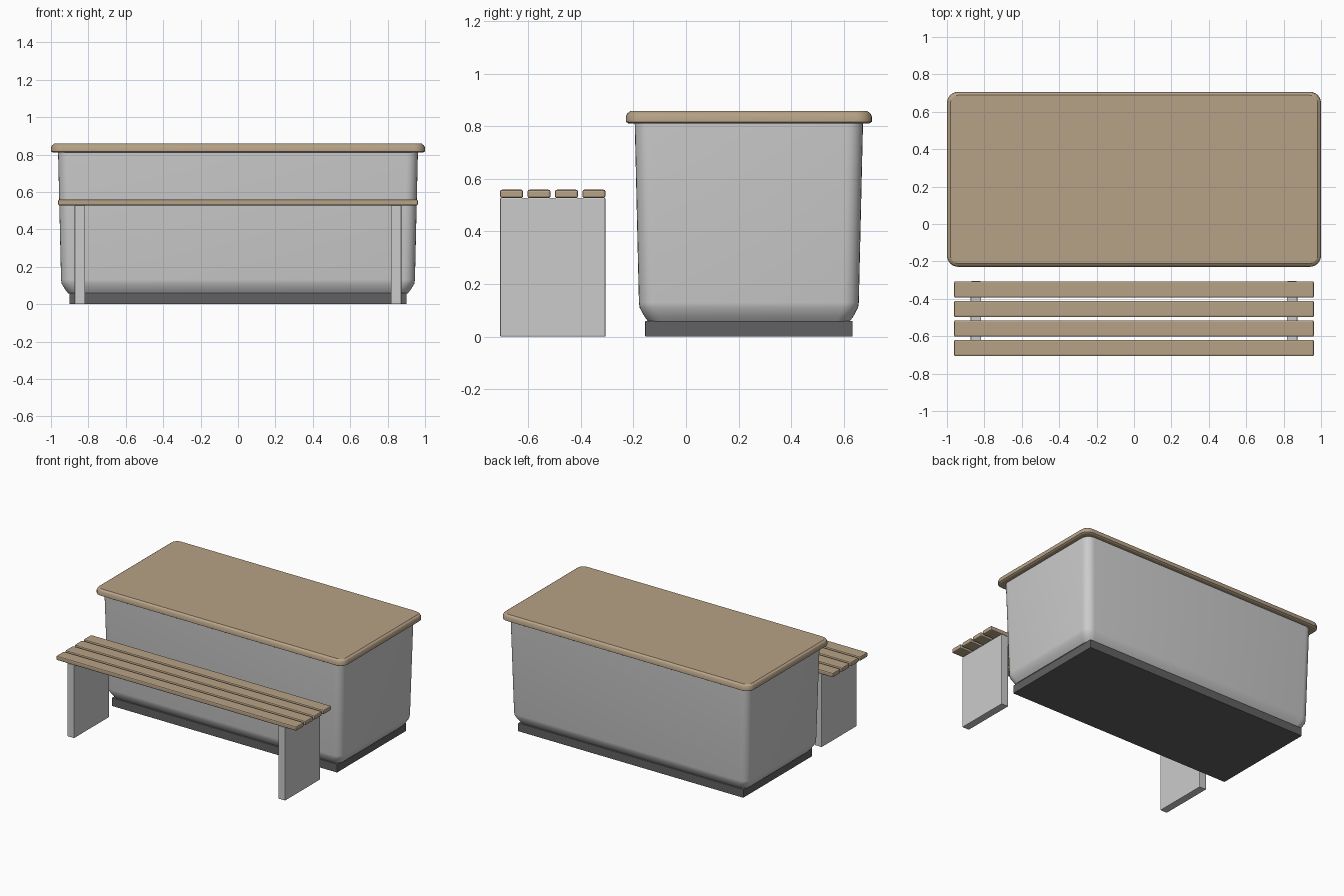
import bpy, bmesh, math

if "Cube" in bpy.data.objects:
    bpy.data.objects.remove(bpy.data.objects["Cube"])


def material(name, rgb):
    m = bpy.data.materials.new(name)
    m.diffuse_color = (*rgb, 1)
    m.use_nodes = True
    m.node_tree.nodes["Principled BSDF"].inputs["Base Color"].default_value = m.diffuse_color
    return m


wood = material("wood", (0.47, 0.36, 0.24))
dark = material("dark_plinth", (0.12, 0.12, 0.125))
metal = material("leg_metal", (0.56, 0.56, 0.59))


def finish(bm, name, mat=None, angle=None):
    bmesh.ops.recalc_face_normals(bm, faces=bm.faces)
    me = bpy.data.meshes.new(name)
    bm.to_mesh(me)
    bm.free()
    ob = bpy.data.objects.new(name, me)
    bpy.context.collection.objects.link(ob)
    if mat:
        me.materials.append(mat)
    if angle:
        bpy.ops.object.select_all(action='DESELECT')
        ob.select_set(True)
        bpy.context.view_layer.objects.active = ob
        bpy.ops.object.shade_smooth_by_angle(angle=math.radians(angle))
    return ob


def rounded_loft(name, cy, layers, segs, mat=None, angle=40):
    """Stack rounded rectangles given as (z, half_x, half_y, corner_radius)."""
    bm = bmesh.new()
    rings = []
    for z, hx, hy, r in layers:
        ring = []
        for q, (sx, sy) in enumerate([(1, 1), (-1, 1), (-1, -1), (1, -1)]):
            for i in range(segs + 1):
                a = math.pi / 2 * (q + i / segs)
                ring.append(bm.verts.new((sx * (hx - r) + r * math.cos(a),
                                          cy + sy * (hy - r) + r * math.sin(a), z)))
        rings.append(ring)
    n = len(rings[0])
    for a, b in zip(rings, rings[1:]):
        for i in range(n):
            j = (i + 1) % n
            bm.faces.new((a[i], a[j], b[j], b[i]))
    bm.faces.new(rings[0][::-1])
    bm.faces.new(rings[-1])
    return finish(bm, name, mat, angle)


def box(name, lo, hi, mat, bevel):
    bm = bmesh.new()
    bmesh.ops.create_cube(bm, size=1)
    for v in bm.verts:
        v.co = [(l + h) / 2 + c * (h - l) for l, h, c in zip(lo, hi, v.co)]
    ob = finish(bm, name, mat)
    mod = ob.modifiers.new("bevel", 'BEVEL')
    mod.width = bevel
    mod.segments = 2
    return ob


# Planter-shaped table body, plinth and top
CY = 0.239
rounded_loft("table_body", CY, [
    (0.058, 0.908, 0.383, 0.05), (0.075, 0.922, 0.396, 0.055),
    (0.11, 0.943, 0.415, 0.06), (0.13, 0.946, 0.418, 0.06),
    (0.815, 0.962, 0.434, 0.06)], 6)
box("table_plinth", (-0.902, CY - 0.394, 0), (0.902, CY + 0.394, 0.06), dark, 0.003)
rounded_loft("table_top", CY, [
    (0.811, 0.990, 0.458, 0.05), (0.817, 1.0, 0.468, 0.06),
    (0.836, 1.0, 0.468, 0.06), (0.849, 0.994, 0.462, 0.054),
    (0.858, 0.982, 0.450, 0.045)], 6, wood, 25)

# Bench slats
for i in range(4):
    y = -0.707 + i * 0.1043
    box(f"bench_slat_{i + 1}", (-0.962, y, 0.527), (0.962, y + 0.088, 0.559), wood, 0.008)

# Bench side panels
for side, x in (("left", -0.845), ("right", 0.845)):
    box(f"bench_leg_{side}", (x - 0.028, -0.707, 0), (x + 0.028, -0.306, 0.528), metal, 0.004)
